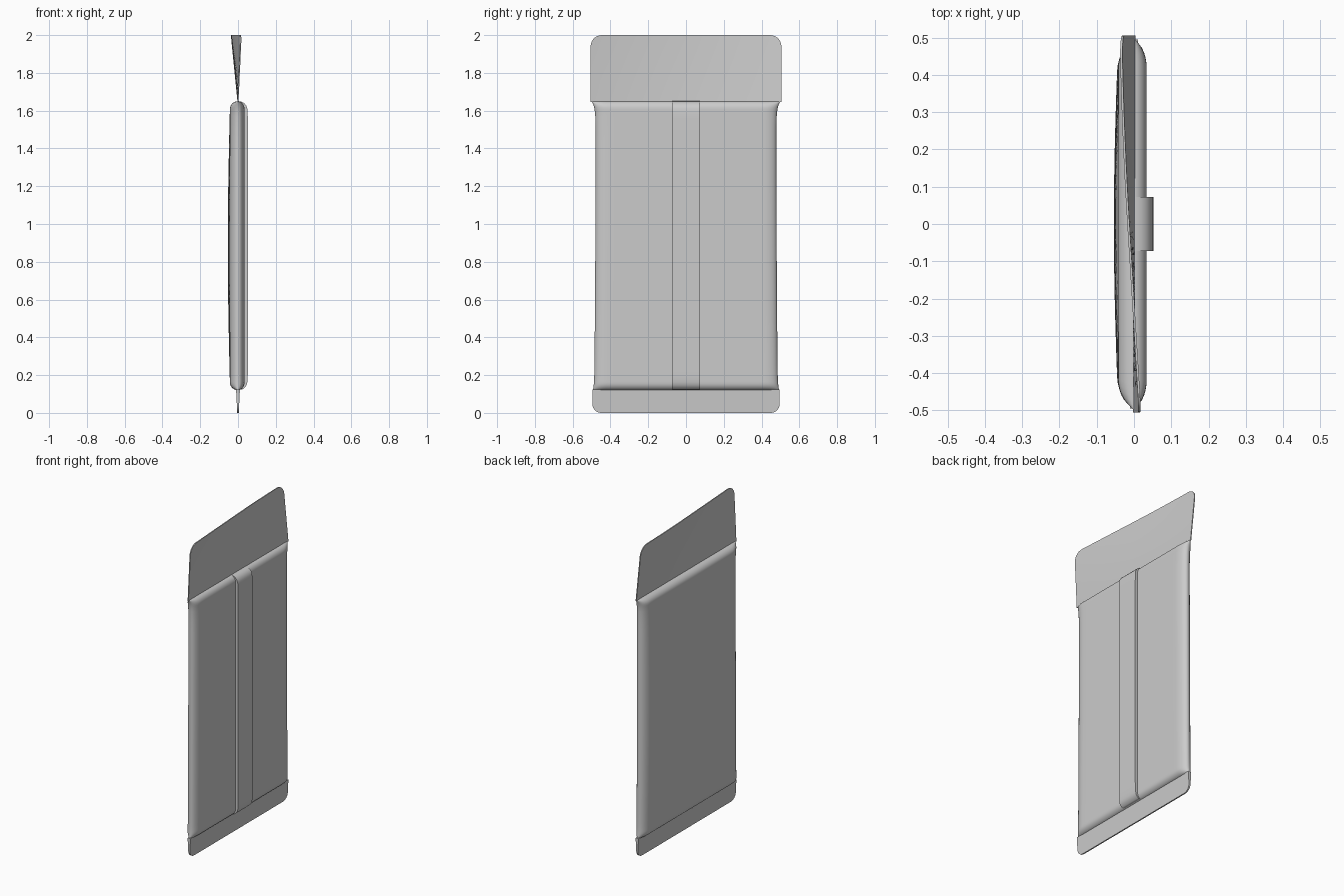
import bpy, bmesh, math

if "Cube" in bpy.data.objects:
    bpy.data.objects.remove(bpy.data.objects["Cube"], do_unlink=True)

grey = bpy.data.materials.new("light grey fabric")
grey.use_nodes = True
COLOUR = (0.6, 0.6, 0.6, 1)
grey.diffuse_color = COLOUR
grey.node_tree.nodes["Principled BSDF"].inputs["Base Color"].default_value = COLOUR

SEAM_LOW, SEAM_TOP = 0.12, 1.65


def spaced(lo, hi, r, mid, rings=7):
    """Samples from lo to hi, packed towards both ends over a length r."""
    edge = [r * (1 - math.cos(k * math.pi / 2 / rings)) for k in range(rings)]
    core = [lo + r + (hi - lo - 2 * r) * k / mid for k in range(mid + 1)]
    return [lo + e for e in edge] + core + [hi - e for e in reversed(edge)]


def roll(d, r):
    """Quarter-round height at distance d from an edge of radius r."""
    t = 1 - min(max(d / r, 0), 1)
    return math.sqrt(max(0, 1 - t * t))


def shell(name, us, zs, half_width, x_plus, x_minus):
    """Closed sheet of two grids, joined around the rim."""
    bm = bmesh.new()
    grids = []
    for side in (x_plus, x_minus):
        grids.append([[bm.verts.new((side(u * half_width(z), z), u * half_width(z), z))
                       for u in us] for z in zs])
    front, back = grids
    for i in range(len(zs) - 1):
        for j in range(len(us) - 1):
            for g in grids:
                bm.faces.new((g[i][j], g[i][j + 1], g[i + 1][j + 1], g[i + 1][j]))
    rows, cols = len(zs), len(us)
    rim = ([(0, j) for j in range(cols)] + [(i, cols - 1) for i in range(1, rows)]
           + [(rows - 1, j) for j in range(cols - 2, -1, -1)]
           + [(i, 0) for i in range(rows - 2, 0, -1)])
    for (a, b), (c, d) in zip(rim, rim[1:] + rim[:1]):
        bm.faces.new((front[a][b], front[c][d], back[c][d], back[a][b]))
    bmesh.ops.remove_doubles(bm, verts=bm.verts, dist=0.00005)
    bmesh.ops.recalc_face_normals(bm, faces=bm.faces)
    mesh = bpy.data.meshes.new(name)
    bm.to_mesh(mesh)
    bm.free()
    mesh.materials.append(grey)
    obj = bpy.data.objects.new(name, mesh)
    bpy.context.collection.objects.link(obj)
    bpy.ops.object.select_all(action="DESELECT")
    obj.select_set(True)
    bpy.context.view_layer.objects.active = obj
    bpy.ops.object.shade_smooth_by_angle(angle=math.radians(40))
    return obj


# Padded body: waisted outline with rounded rim
def body_width(z):
    t = (z - SEAM_LOW) / (SEAM_TOP - SEAM_LOW)
    return 0.478 + 0.008 * (1 - t) ** 2 + 0.022 * math.exp((z - SEAM_TOP) / 0.035) \
        + 0.007 * math.exp((SEAM_LOW - z) / 0.03)


def padding(y, z):
    ends = min(z - SEAM_LOW, SEAM_TOP - z)
    return roll(body_width(z) - abs(y), 0.07) * roll(ends, 0.04)


def body_plus(y, z):
    return 0.034 * padding(y, z)


def body_minus(y, z):
    belly = math.cos(math.pi * y) * math.sin(math.pi * (z - SEAM_LOW) / (SEAM_TOP - SEAM_LOW))
    return -(0.042 + 0.012 * max(belly, 0)) * padding(y, z)


shell("padded_body", spaced(-1, 1, 0.145, 24), spaced(SEAM_LOW, SEAM_TOP, 0.08, 24, 10),
      body_width, body_plus, body_minus)


# Strap running up the face of the body
def strap_plus(y, z):
    return body_plus(0, z) + 0.004 + 0.014 * roll(min(z - SEAM_LOW, SEAM_TOP - z), 0.1)


shell("face_strap", spaced(-1, 1, 0.04, 6, 3), spaced(SEAM_LOW + 0.005, SEAM_TOP, 0.1, 20),
      lambda z: 0.073, strap_plus, lambda y, z: 0.0)


# Upper flap: thin, twisted more the higher it rises
def upper_width(z):
    return 0.505 - 0.06 * (1 - roll(2 - z, 0.06))


def upper_centre(y, z):
    lift = (z - SEAM_TOP) / (2 - SEAM_TOP)
    twist = -0.015 - 0.062 * y + 0.022 * max(y, 0) ** 2 * 2
    return twist * lift


shell("upper_flap", spaced(-1, 1, 0.1, 20), spaced(SEAM_TOP - 0.005, 2, 0.06, 10),
      upper_width, lambda y, z: upper_centre(y, z) + 0.003,
      lambda y, z: upper_centre(y, z) - 0.003)


# Lower flap: flat hem that thins downwards
def lower_width(z):
    return 0.495 - 0.045 * (1 - roll(z, 0.045))


def hem(y, z):
    return 0.004 + 0.05 * z


shell("lower_flap", spaced(-1, 1, 0.1, 12), spaced(0, SEAM_LOW + 0.005, 0.045, 4),
      lower_width, hem, lambda y, z: -hem(y, z))
